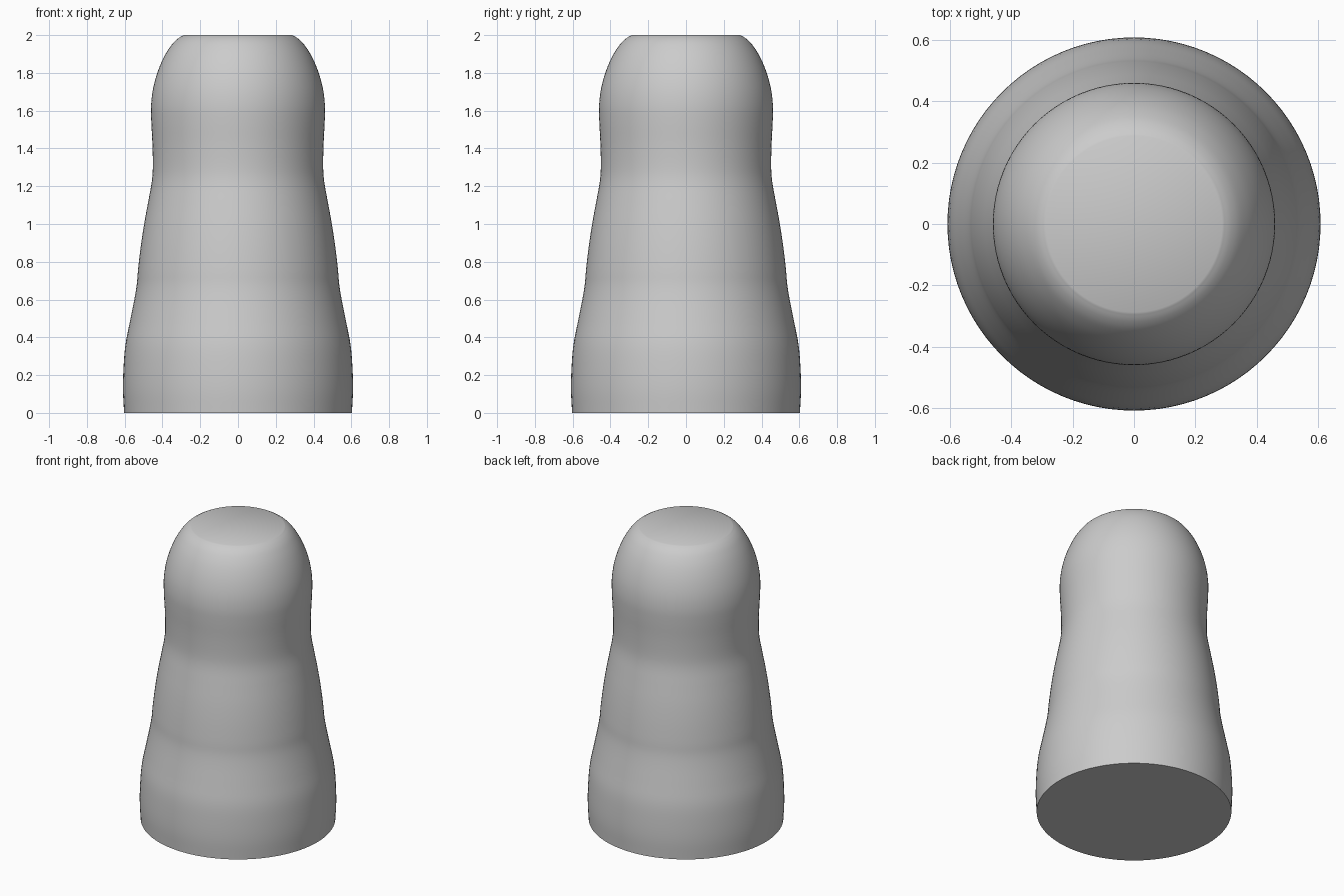
import bpy, bmesh, math
from mathutils import Vector

if "Cube" in bpy.data.objects:
    bpy.data.objects.remove(bpy.data.objects["Cube"])

SIDES = 96
STEPS = 4

# Outer profile (radius, height) from base to top rim
profile = [Vector(p) for p in [
    (0.603, 0.0), (0.609, 0.12), (0.606, 0.24), (0.596, 0.36), (0.573, 0.48),
    (0.549, 0.60), (0.536, 0.68), (0.529, 0.76), (0.515, 0.88), (0.497, 1.0),
    (0.475, 1.12), (0.457, 1.22), (0.451, 1.30), (0.453, 1.42), (0.459, 1.54),
    (0.460, 1.63), (0.449, 1.72), (0.424, 1.81), (0.389, 1.89),
    (0.350, 1.95), (0.318, 1.982), (0.288, 2.0)]]


def smooth_path(pts, steps):
    """Catmull-Rom curve through the points."""
    ext = [2 * pts[0] - pts[1]] + pts + [2 * pts[-1] - pts[-2]]
    out = []
    for a, b, c, d in zip(ext, ext[1:], ext[2:], ext[3:]):
        for i in range(steps):
            t = i / steps
            out.append(0.5 * (2 * b + (c - a) * t + (2 * a - 5 * b + 4 * c - d) * t * t
                              + (3 * b - a - 3 * c + d) * t ** 3))
    return out + [pts[-1]]


# Turned body: one ring per profile point, flat base and top
bm = bmesh.new()
rings = [[bm.verts.new((r * math.cos(math.tau * i / SIDES), r * math.sin(math.tau * i / SIDES), z))
          for i in range(SIDES)] for r, z in smooth_path(profile, STEPS)]
for lo, hi in zip(rings, rings[1:]):
    for i in range(SIDES):
        j = (i + 1) % SIDES
        bm.faces.new((lo[i], lo[j], hi[j], hi[i]))
bm.faces.new(rings[0][::-1])
bm.faces.new(rings[-1])
bmesh.ops.recalc_face_normals(bm, faces=bm.faces)

mesh = bpy.data.meshes.new("turned_body")
bm.to_mesh(mesh)
bm.free()
body = bpy.data.objects.new("turned_body", mesh)
bpy.context.collection.objects.link(body)
bpy.context.view_layer.objects.active = body
body.select_set(True)
bpy.ops.object.shade_smooth_by_angle(angle=math.radians(40))
